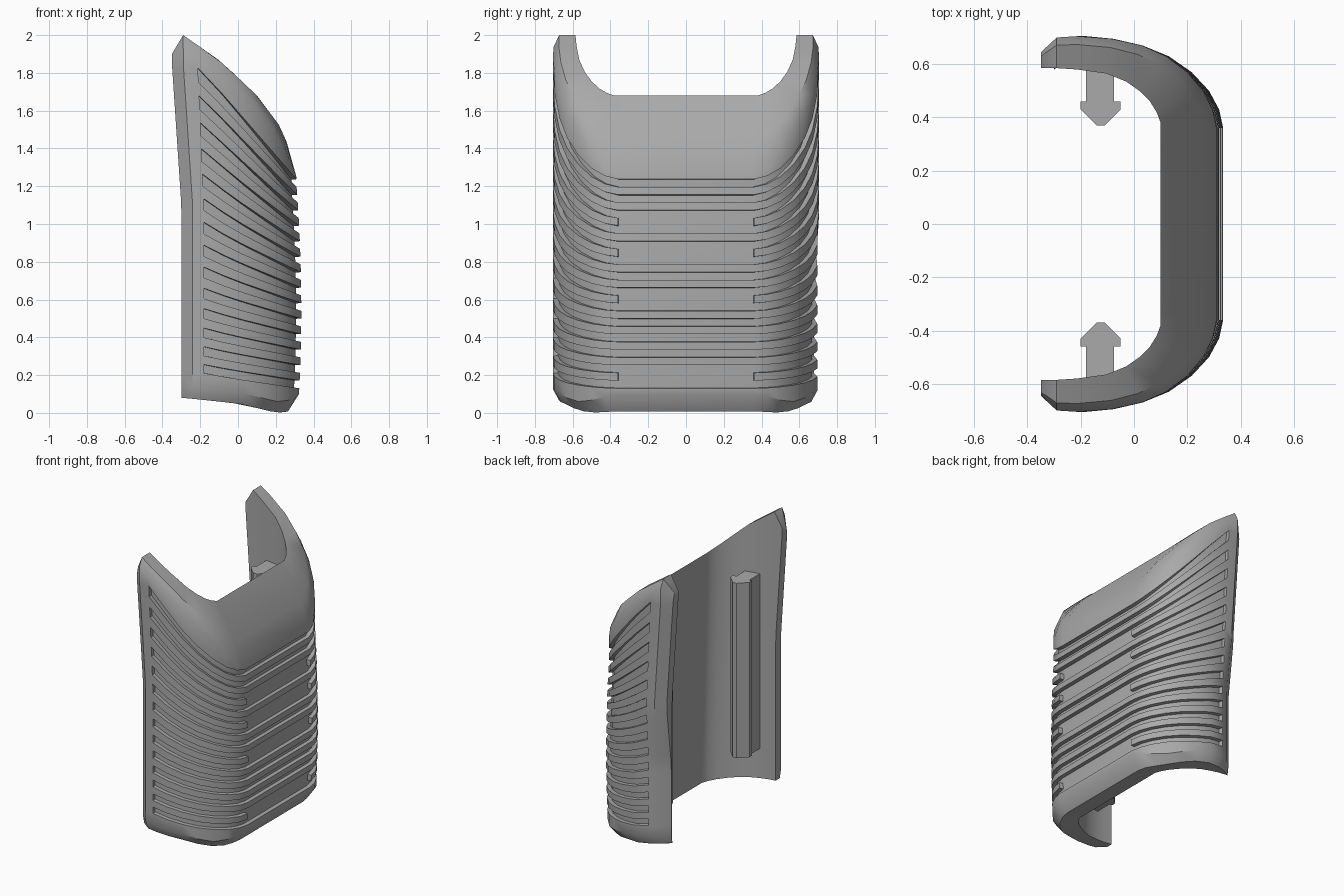
import bpy, bmesh
from mathutils import Vector

cube = bpy.data.objects.get("Cube")
if cube:
    bpy.data.objects.remove(cube, do_unlink=True)

grey = bpy.data.materials.new("mid_grey")
grey.use_nodes = True
COLOUR = (0.40, 0.40, 0.40, 1)
grey.diffuse_color = COLOUR
grey.node_tree.nodes["Principled BSDF"].inputs["Base Color"].default_value = COLOUR

# Half of the U-shaped plan: outer x, y then inner x, y, from arm tip to front
HALF = [(-.33, .645, -.33, .585), (-.27, .70, -.27, .585), (-.20, .705, -.20, .58),
        (-.08, .695, -.10, .565), (.03, .67, -.03, .535), (.12, .63, .02, .50),
        (.20, .57, .06, .46), (.26, .50, .085, .42), (.295, .43, .10, .38),
        (.31, .36, .10, .34)]
TOP = [(-.33, 1.9), (-.27, 2), (-.1, 1.87), (.1, 1.68), (.22, 1.52), (.29, 1.36), (.32, 1.28)]
BOTTOM = [(-.33, .08), (0, .05), (.2, 0), (.28, .01), (.32, .05)]
GROOVES = 14
GROOVE_DEPTH = 0.028
MERGED = {0, 5, 8, 10}      # ribs that are missing on the flat front


def clamp(v):
    return max(0.0, min(1.0, v))


def height(table, x):
    if x <= table[0][0]:
        return table[0][1]
    for (a, za), (b, zb) in zip(table, table[1:]):
        if x <= b:
            return za + (zb - za) * (x - a) / (b - a)
    return table[-1][1]


def rib_height(k, x):
    back = .21 + .09 * k + .0022 * k * k
    front = .13 + .082 * k
    t = clamp((x + .2) / .51)
    return back + (front - back) * t


def bend(x, y, z, outer):
    """Lean of the arm tips, bulge of the front and thin lower tip of one arm."""
    tip = clamp((-.05 - x) / .22)
    lean = .03 - .05 * clamp((z - 1.1) / .75)
    bulge = .025 * max(0, 1 - ((z - .55) / .65) ** 2) * clamp(x / .3) if outer else 0
    if outer and y > 0:
        y -= .05 * clamp((1.05 - z) / .4) * clamp((-.12 - x) / .15)
    return Vector((x + lean * tip + bulge, y, z))


def finish(bm, name, smooth):
    bmesh.ops.recalc_face_normals(bm, faces=bm.faces)
    mesh = bpy.data.meshes.new(name)
    bm.to_mesh(mesh)
    bm.free()
    mesh.materials.append(grey)
    obj = bpy.data.objects.new(name, mesh)
    bpy.context.collection.objects.link(obj)
    if smooth:
        bpy.ops.object.select_all(action='DESELECT')
        obj.select_set(True)
        bpy.context.view_layer.objects.active = obj
        bpy.ops.object.shade_smooth_by_angle(angle=0.6)
    return obj


# Ribbed shell: matching outer and inner grids around the U
columns = HALF + [(a, -b, c, -d) for a, b, c, d in reversed(HALF)]
bm = bmesh.new()
outer, inner = [], []
for ox, oy, ix, iy in columns:
    # pulled-in points make the rounded rims
    rx, ry = ox + (ix - ox) * .25, oy + (iy - oy) * .25
    low, high = height(BOTTOM, rx), height(TOP, rx)
    zs = [height(BOTTOM, ox) + .06]
    zs += [rib_height(k / 2, ox) for k in range(2 * GROOVES)]
    zs += [height(TOP, ox) - .06]
    pts = [bend(rx, ry, low, True)]
    pts += [bend(ox, oy, z, True) for z in zs]
    pts += [bend(rx, ry, high, True)]
    outer.append([bm.verts.new(p) for p in pts])
    ib, it = height(BOTTOM, ix), height(TOP, ix)
    row = []
    for p in pts:
        t = (p.z - low) / (high - low)
        taper = .04 * (1 - t) * clamp(ix / .1)
        row.append(bm.verts.new(bend(ix + taper, iy, ib + (it - ib) * t, False)))
    inner.append(row)

rows, last = len(outer[0]), len(columns) - 1
middle = len(HALF) - 1
cut = []
for c in range(last):
    for r in range(rows - 1):
        face = bm.faces.new((outer[c][r], outer[c + 1][r],
                             outer[c + 1][r + 1], outer[c][r + 1]))
        bm.faces.new((inner[c][r], inner[c][r + 1],
                      inner[c + 1][r + 1], inner[c + 1][r]))
        k = r - 2
        is_groove = 0 <= k < 2 * GROOVES and k % 2 == 0
        is_gap = c == middle and k % 2 == 1 and k // 2 in MERGED
        if 2 <= c < last - 2 and (is_groove or is_gap):
            cut.append(face)
    for r in (0, rows - 1):
        bm.faces.new((outer[c][r], outer[c + 1][r], inner[c + 1][r], inner[c][r]))
for c in (0, last):
    for r in range(rows - 1):
        bm.faces.new((outer[c][r], outer[c][r + 1], inner[c][r + 1], inner[c][r]))
bmesh.ops.recalc_face_normals(bm, faces=bm.faces)
bmesh.ops.inset_region(bm, faces=cut, thickness=.001, depth=-GROOVE_DEPTH,
                       use_even_offset=False)
finish(bm, "ribbed_shell", True)

# Arrow-section rails on the inside of both arms
ARROW = [(-.18, .59), (-.18, .46), (-.20, .46), (-.20, .43), (-.14, .37),
         (-.11, .37), (-.05, .43), (-.05, .46), (-.075, .46), (-.075, .59)]
for name, side in (("rail_back", 1), ("rail_front", -1)):
    bm = bmesh.new()
    face = bm.faces.new([bm.verts.new((x, y * side, .28)) for x, y in ARROW])
    grown = bmesh.ops.extrude_face_region(bm, geom=[face], use_keep_orig=True)
    bmesh.ops.translate(bm, vec=(0, 0, 1.25),
                        verts=[v for v in grown["geom"] if isinstance(v, bmesh.types.BMVert)])
    finish(bm, name, False)
